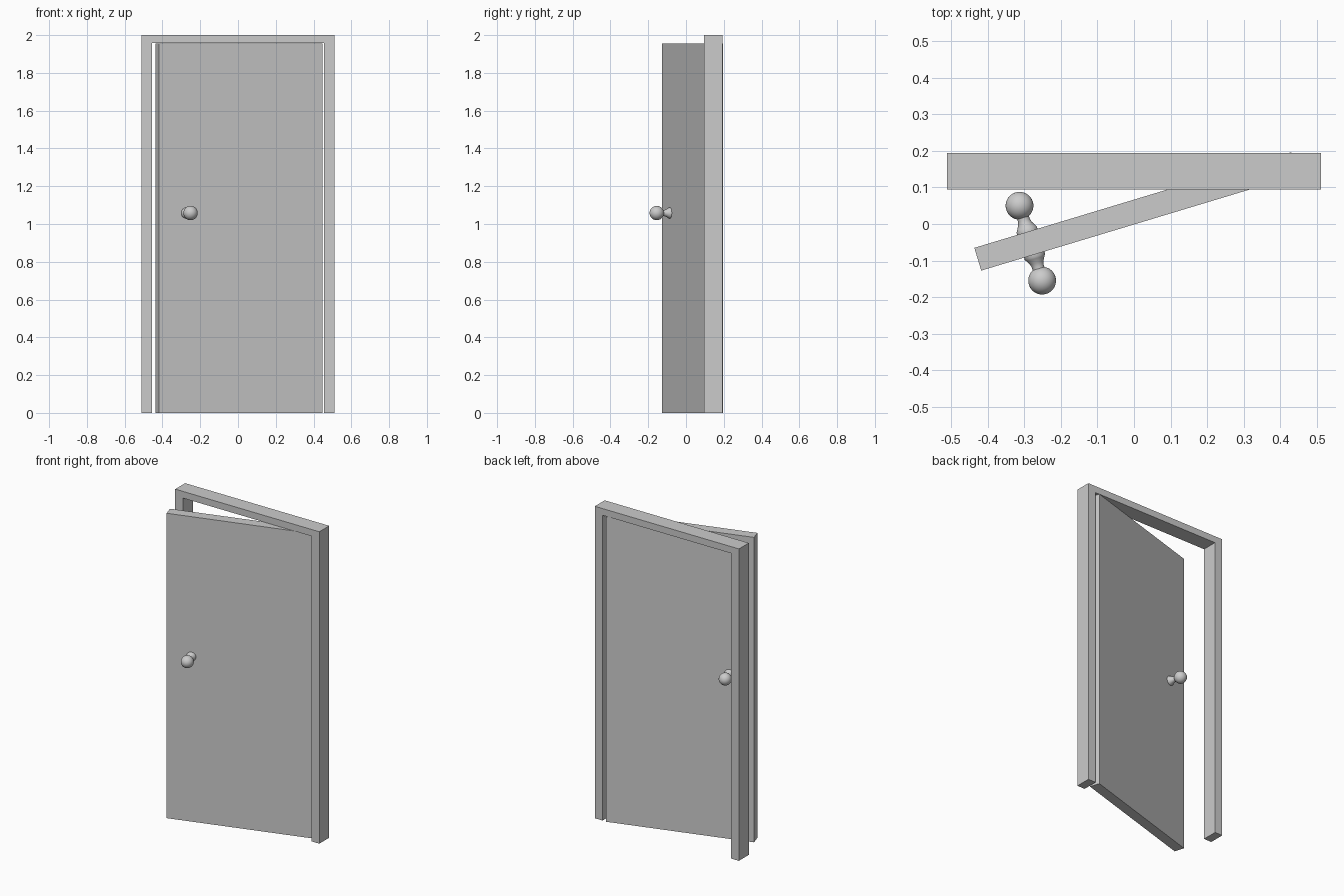
import bpy, bmesh, math
from mathutils import Matrix, Vector

if "Cube" in bpy.data.objects:
    bpy.data.objects.remove(bpy.data.objects["Cube"])

ANGLE = math.radians(16.8)
DOOR_W, DOOR_T, DOOR_H = 0.905, 0.065, 1.955
HINGED = Matrix.Translation((0.006, 0.0345, 0)) @ Matrix.Rotation(ANGLE, 4, 'Z')


def add_object(name, bm):
    bmesh.ops.recalc_face_normals(bm, faces=bm.faces)
    mesh = bpy.data.meshes.new(name)
    bm.to_mesh(mesh)
    bm.free()
    obj = bpy.data.objects.new(name, mesh)
    bpy.context.collection.objects.link(obj)
    return obj


# Door frame: inverted U outline extruded in depth
X, IX, Z, IZ = 0.511, 0.456, 2.0, 1.957
outline = [(-X, 0), (-X, Z), (X, Z), (X, 0), (IX, 0), (IX, IZ), (-IX, IZ), (-IX, 0)]
bm = bmesh.new()
face = bm.faces.new([bm.verts.new((x, 0.094, z)) for x, z in outline])
ext = bmesh.ops.extrude_face_region(bm, geom=[face])
bmesh.ops.translate(bm, vec=(0, 0.1, 0),
                    verts=[v for v in ext["geom"] if isinstance(v, bmesh.types.BMVert)])
add_object("door_frame", bm)

# Door leaf, swung ajar
bm = bmesh.new()
bmesh.ops.create_cube(bm, size=1)
bmesh.ops.scale(bm, vec=(DOOR_W, DOOR_T, DOOR_H), verts=bm.verts)
bmesh.ops.translate(bm, vec=(0, 0, DOOR_H / 2), verts=bm.verts)
add_object("door_leaf", bm).matrix_world = HINGED

# Knobs: flared rose, narrow neck and ball, lathed about the knob axis
BALL_R, BALL_D = 0.038, 0.107
profile = [(0, 0.03), (0.029, 0.03), (0.029, 0.039), (0.026, 0.044),
           (0.019, 0.056), (0.0165, 0.066)]
for i in range(15):
    a = math.radians(154) * (1 - i / 14)
    profile.append((BALL_R * math.sin(a), BALL_D + BALL_R * math.cos(a)))


def add_knob(name, side):
    bm = bmesh.new()
    pts = [bm.verts.new((r, 0, d)) for r, d in profile]
    edges = [bm.edges.new(pair) for pair in zip(pts, pts[1:])]
    bmesh.ops.spin(bm, geom=pts + edges, cent=(0, 0, 0), axis=(0, 0, 1),
                   angle=math.tau, steps=32)
    bmesh.ops.remove_doubles(bm, verts=bm.verts, dist=1e-5)
    obj = add_object(name, bm)
    obj.matrix_world = (HINGED @ Matrix.Translation((-0.301, 0, 1.058))
                        @ Matrix.Rotation(side * math.pi / 2, 4, 'X'))
    bpy.ops.object.select_all(action='DESELECT')
    obj.select_set(True)
    bpy.context.view_layer.objects.active = obj
    bpy.ops.object.shade_smooth_by_angle(angle=math.radians(35))


add_knob("front_knob", 1)
add_knob("back_knob", -1)
